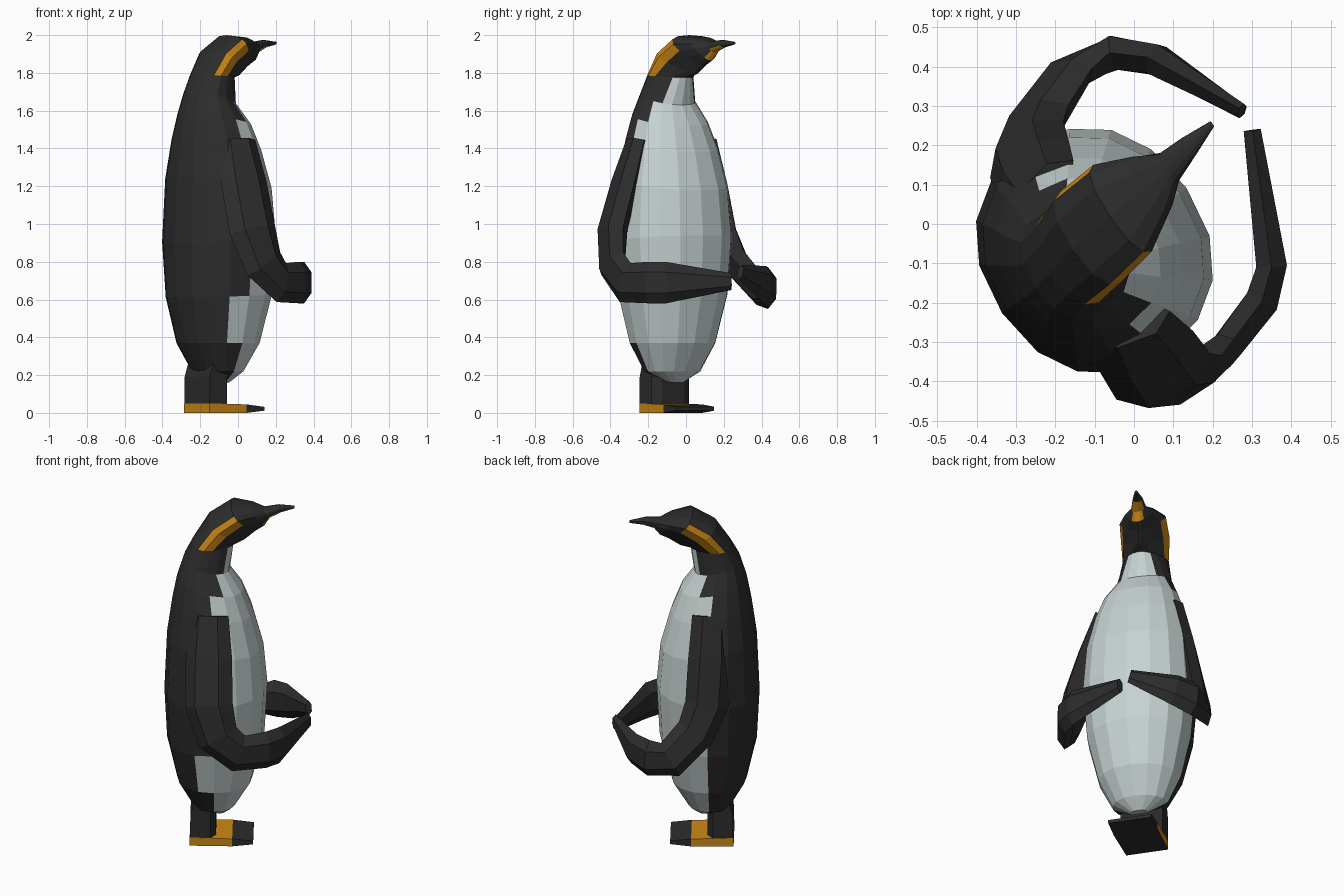
import bpy, bmesh
from math import sin, cos, pi, radians, copysign
from mathutils import Vector, Matrix

if "Cube" in bpy.data.objects:
    bpy.data.objects.remove(bpy.data.objects["Cube"])


def material(name, rgb):
    m = bpy.data.materials.new(name)
    m.use_nodes = True
    m.diffuse_color = (*rgb, 1)
    m.node_tree.nodes["Principled BSDF"].inputs["Base Color"].default_value = (*rgb, 1)
    return m


MATS = [material("black feathers", (.026, .026, .026)),
        material("white belly", (.57, .64, .64)),
        material("orange", (.62, .25, .008))]
BLACK, WHITE, ORANGE = range(3)
TURN = Matrix.Rotation(radians(34), 4, 'Z')   # the bird looks off to one side


def loft(name, rings, paint=lambda seg, k: BLACK):
    """Skin a list of point rings; paint gets segment and side index (-1 = cap)."""
    bm = bmesh.new()
    loops = [[bm.verts.new(p) for p in ring] for ring in rings]
    n = len(loops[0])
    for s in range(len(loops) - 1):
        for k in range(n):
            j = (k + 1) % n
            f = bm.faces.new((loops[s][k], loops[s][j], loops[s + 1][j], loops[s + 1][k]))
            f.material_index = paint(s, k)
    for s, loop in ((0, loops[0]), (len(loops) - 1, loops[-1])):
        f = bm.faces.new(loop)
        f.material_index = paint(s, -1)
    bmesh.ops.recalc_face_normals(bm, faces=bm.faces)
    bm.transform(TURN)
    mesh = bpy.data.meshes.new(name)
    bm.to_mesh(mesh)
    bm.free()
    for m in MATS:
        mesh.materials.append(m)
    ob = bpy.data.objects.new(name, mesh)
    bpy.context.collection.objects.link(ob)


# Body, neck, head and beak: tilted rings given as
# back x, back z, front x, front z, side centre, half width, crown widening
SIDES = 16
PROFILE = [
    (-.15, .17, -.07, .16, 0, .05, 0),
    (-.25, .22, -.01, .22, 0, .155, 0),
    (-.335, .37, .08, .37, 0, .23, 0),
    (-.39, .61, .145, .63, 0, .29, 0),
    (-.405, .9, .162, .94, 0, .315, 0),
    (-.39, 1.25, .14, 1.18, 0, .295, 0),
    (-.36, 1.46, .085, 1.38, 0, .25, 0),
    (-.335, 1.59, .03, 1.52, 0, .205, 0),
    (-.30, 1.7, -.045, 1.63, .005, .15, .1),
    (-.25, 1.79, -.025, 1.775, .015, .12, .4),
    (-.165, 1.92, .035, 1.79, .035, .115, .7),
    (-.04, 2, .095, 1.835, .05, .11, .7),
    (.07, 1.99, .145, 1.865, .06, .075, .5),
    (.14, 1.965, .175, 1.91, .07, .042, .2),
    (.22, 1.975, .235, 1.935, .085, .028, .2),
    (.308, 1.965, .308, 1.95, .1, .008, 0),
]


def body_ring(bx, bz, fx, fz, vc, hv, crown):
    back, front = Vector((bx, vc, bz)), Vector((fx, vc, fz))
    mid, half = (back + front) / 2, (front - back) / 2
    ring = []
    for k in range(SIDES):
        a = 2 * pi * k / SIDES
        c, s = (copysign(abs(t) ** .9, t) for t in (cos(a), sin(a)))
        ring.append(mid + half * c + Vector((0, hv * s * (1 - crown * c), 0)))
    return ring


# How many sides out from the front centre line are white in each segment
WHITE_REACH = [4, 4, 4, 4, 4, 4, 4, 3, 2]


def paint_body(seg, k):
    if k < 0:
        return WHITE if seg == 0 else BLACK
    away = min(k, SIDES - 1 - k)
    if seg < len(WHITE_REACH):
        reach = WHITE_REACH[seg]
        if seg == 2 and k >= SIDES / 2:        # the white runs further on the right
            reach += 1
        return WHITE if away < reach else BLACK
    if seg in (9, 10) and away in (4, 5):      # cheek stripes
        return ORANGE
    if seg in (12, 13) and away < seg - 10:    # lower bill
        return ORANGE
    return BLACK


loft("body_and_head", [body_ring(*p) for p in PROFILE], paint_body)


# Flippers: flattened six-sided tubes bent around to the front
def flipper(name, path, sizes):
    pts = [Vector(p) for p in path]
    rings = []
    for i, (p, (w, t)) in enumerate(zip(pts, sizes)):
        tan = (pts[min(i + 1, len(pts) - 1)] - pts[max(i - 1, 0)]).normalized()
        out = Vector((p.x + .1, p.y, 0))
        out = (out - tan * out.dot(tan)).normalized()
        broad = tan.cross(out)
        rings.append([p + broad * w * cos(a * pi / 3) + out * t * sin(a * pi / 3)
                      for a in range(6)])
    loft(name, rings)


flipper("right_flipper",
        [(-.15, -.21, 1.44), (-.155, -.285, 1.22), (-.155, -.365, .97), (-.105, -.4, .79),
         (.01, -.395, .69), (.16, -.345, .69), (.23, -.285, .69), (.383, .03, .695)],
        [(.105, .05), (.13, .06), (.135, .065), (.12, .055), (.11, .045), (.11, .05),
         (.11, .045), (.045, .025)])
flipper("left_flipper",
        [(-.14, .2, 1.44), (-.135, .26, 1.2), (-.12, .31, .95), (-.06, .355, .8),
         (.08, .41, .66), (.2, .39, .66), (.28, .315, .68), (.388, .085, .745)],
        [(.105, .05), (.12, .055), (.12, .06), (.11, .055), (.105, .045), (.11, .05),
         (.1, .045), (.04, .02)])


# Legs: one short block under the body
def slab(x0, x1, half, z):
    c = half * .6
    return [(x0, -half, z), (x1 - .03, -half, z), (x1, -c, z),
            (x1, c, z), (x1 - .03, half, z), (x0, half, z)]


loft("legs", [slab(-.262, -.12, .12, .04), slab(-.26, -.12, .12, .19),
              slab(-.235, -.08, .12, .27)])


# Feet: a thin wedge, orange with dark toes and sole
def foot_section(x, half, z0, z1):
    return [(x, -half, z0), (x, half, z0), (x, half, z1), (x, -half, z1)]


def paint_feet(seg, k):
    return BLACK if seg >= 1 or k == 0 else ORANGE


loft("feet", [foot_section(-.264, .12, 0, .05),
              foot_section(-.03, .125, 0, .045),
              foot_section(.085, .123, .012, .032)], paint_feet)
